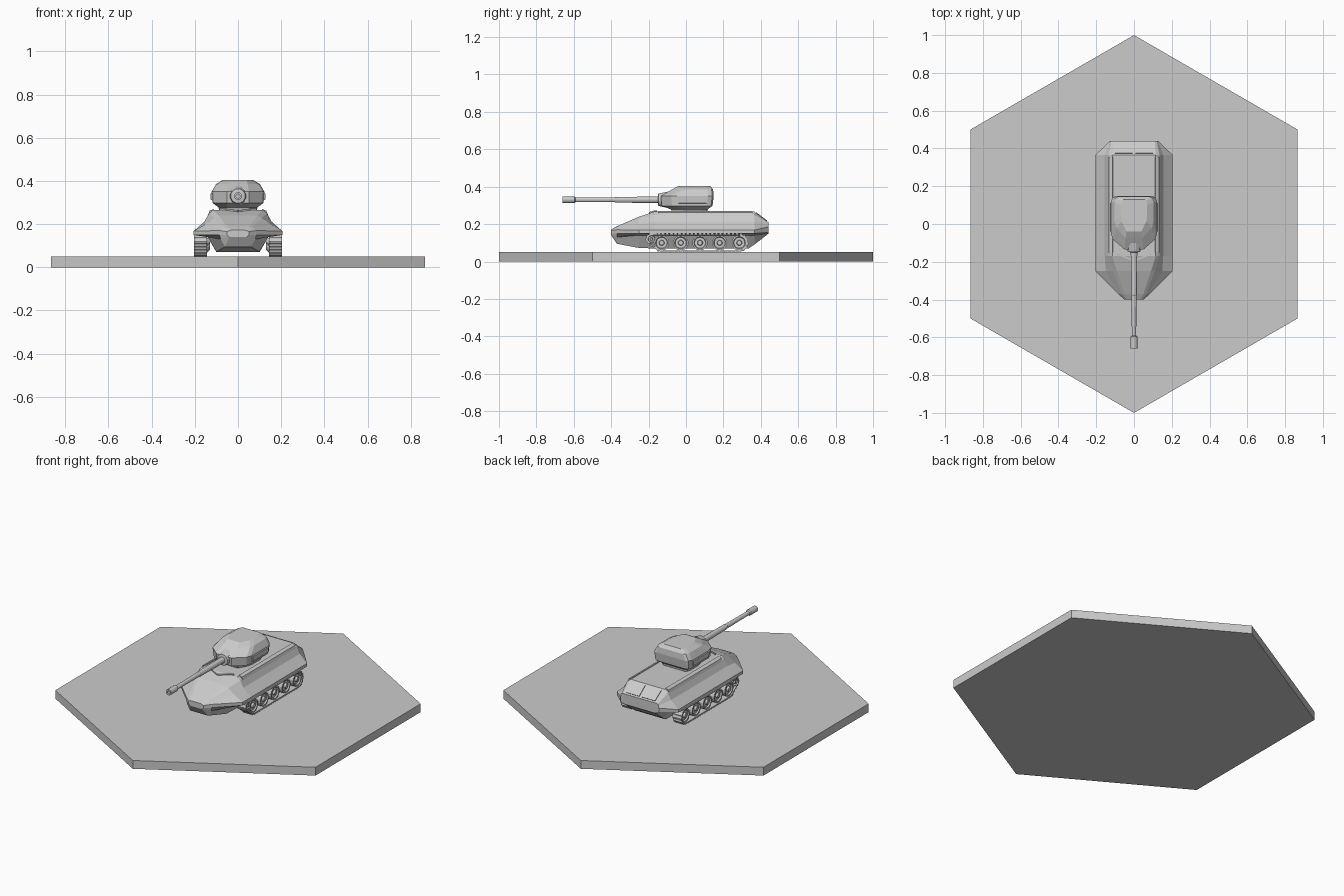
import bpy, bmesh, math
from mathutils import Vector

if "Cube" in bpy.data.objects:
    bpy.data.objects.remove(bpy.data.objects["Cube"])

grey = bpy.data.materials.new("plain_grey")
grey.diffuse_color = (0.6, 0.6, 0.6, 1)
grey.use_nodes = True
grey.node_tree.nodes["Principled BSDF"].inputs["Base Color"].default_value = grey.diffuse_color


def finish(name, bm):
    bmesh.ops.remove_doubles(bm, verts=bm.verts, dist=1e-5)
    bmesh.ops.recalc_face_normals(bm, faces=bm.faces)
    me = bpy.data.meshes.new(name)
    bm.to_mesh(me)
    bm.free()
    me.materials.append(grey)
    ob = bpy.data.objects.new(name, me)
    bpy.context.collection.objects.link(ob)
    return ob


def loft(name, rings, closed=False):
    """Skin a list of equal-length rings; cap the ends unless closed."""
    bm = bmesh.new()
    vs = [[bm.verts.new(p) for p in r] for r in rings]
    n, m = len(vs[0]), len(vs)
    for a in range(m if closed else m - 1):
        A, B = vs[a], vs[(a + 1) % m]
        for i in range(n):
            j = (i + 1) % n
            bm.faces.new((A[i], A[j], B[j], B[i]))
    if not closed:
        bm.faces.new(vs[0])
        bm.faces.new(vs[-1])
    return finish(name, bm)


def lathe(name, profile, centre, axis, sides):
    """Revolve (position, radius) pairs about the x or y axis."""
    rings = []
    for t, r in profile:
        ring = []
        for i in range(sides):
            a = 2 * math.pi * (i + 0.5) / sides
            u, w = r * math.cos(a), r * math.sin(a)
            off = Vector((t, u, w)) if axis == "x" else Vector((u, t, w))
            ring.append(Vector(centre) + off)
        rings.append(ring)
    return loft(name, rings)


def plate(name, corners, thick):
    """Thin slab standing out of a flat outline, both ways."""
    c = [Vector(p) for p in corners]
    n = (c[1] - c[0]).cross(c[2] - c[0]).normalized() * thick
    return loft(name, [[p - n for p in c], [p + n for p in c]])


# Hexagonal base tile
hexagon = [(math.sin(i * math.pi / 3), math.cos(i * math.pi / 3)) for i in range(6)]
loft("base_tile", [[(x, y, z) for x, y in hexagon] for z in (0, 0.05)])

# Hull: half sections (keel, inner, lower edge, upper edge, step, step, deck)
main = [(.14, .14), (.205, .15), (.205, .168), (.155, .212), (.135, .25), (.115, .266)]
stations = [
    (-.40, [(.04, .14), (.045, .145), (.05, .15), (.05, .165), (.045, .168), (.04, .17), (.03, .172)]),
    (-.37, [(.06, .095), (.08, .13), (.085, .15), (.085, .17), (.075, .178), (.065, .185), (.05, .188)]),
    (-.25, [(.10, .072), (.14, .14), (.205, .15), (.205, .168), (.15, .2), (.11, .228), (.09, .24)]),
    (-.17, [(.10, .07)] + main),
    (.335, [(.10, .07)] + main),
    (.365, [(.10, .09)] + main),
    (.44, [(.10, .148), (.11, .15), (.127, .155), (.127, .185), (.125, .2), (.12, .207), (.11, .21)]),
]
loft("hull", [[(x, y, z) for x, z in h] + [(-x, y, z) for x, z in reversed(h)]
              for y, h in stations])

# Turret: rings of (z, half width, front y, back y, front half width)
rings = []
for z, w, yf, yb, nw in [(.25, .085, -.07, .11, .05), (.278, .09, -.08, .115, .05),
                         (.298, .118, -.13, .142, .05), (.35, .122, -.135, .148, .05),
                         (.385, .102, -.075, .145, .045), (.404, .07, -.04, .13, .04)]:
    half = [(nw, yf), (w * .93, yf + .055), (w, yf + .085), (w, yb - .03),
            (w * .93, yb - .008), (w * .8, yb)]
    rings.append([(x, y, z) for x, y in half] + [(-x, y, z) for x, y in reversed(half)])
loft("turret", rings)

# Gun with mantlet and hollow muzzle
lathe("gun_barrel", [(-.61, .009), (-.66, .009), (-.66, .018), (-.595, .018), (-.59, .012),
                     (-.38, .0135), (-.375, .0155), (-.15, .018), (-.148, .034), (-.10, .045)],
      (0, 0, .33), "y", 12)


def track_path():
    """Outline round rear wheel, idler and front wheel, evenly resampled."""
    pts = []
    for cy, cz, r, a0, a1 in [(.285, .1, .046, -90, 90), (-.185, .12, .028, 90, 215),
                              (-.13, .1, .046, 215, 270)]:
        for k in range(11):
            a = math.radians(a0 + (a1 - a0) * k / 10)
            pts.append(Vector((cy + r * math.cos(a), cz + r * math.sin(a))))
    pts.append(pts[0])
    total = sum((b - a).length for a, b in zip(pts, pts[1:]))
    count, out, run, seg = 216, [], 0.0, 0
    for i in range(count):
        d = total * i / count
        while d > run + (pts[seg + 1] - pts[seg]).length:
            run += (pts[seg + 1] - pts[seg]).length
            seg += 1
        a, b = pts[seg], pts[seg + 1]
        t = (b - a).normalized()
        out.append((a + t * (d - run), Vector((t.y, -t.x))))
    return out


path = track_path()
for s, side in ((1, "right"), (-1, "left")):
    # Track band with raised links
    band = []
    for i, (p, n) in enumerate(path):
        o = p + n * (.004 if i % 4 < 2 else .0005)
        q = p - n * .005
        band.append([(s * .143, o.x, o.y), (s * .203, o.x, o.y),
                     (s * .203, q.x, q.y), (s * .143, q.x, q.y)])
    loft(side + "_track", band, closed=True)

    # Road wheels and front idler
    for k, (y, z, f) in enumerate([(-.13, .1, 1), (-.028, .1, 1), (.075, .1, 1),
                                   (.18, .1, 1), (.285, .1, 1), (-.185, .12, .56)]):
        prof = [(.13, .02), (.15, .041), (.196, .041), (.196, .033), (.188, .029),
                (.188, .015), (.2, .012), (.2, .004)]
        lathe(f"{side}_wheel_{k + 1}", [(s * x, r * f) for x, r in prof], (0, y, z), "x", 16)

    # Rear panels on the sloping tail
    plate(side + "_rear_panel", [(s * .008, .374, .2594), (s * .1, .374, .2594),
                                 (s * .097, .432, .216), (s * .008, .432, .216)], .004)
    # Splash guard on the sloping front
    plate(side + "_splash_guard", [(s * 0, -.195, .25), (s * .085, -.16, .262),
                                   (s * .085, -.16, .274), (s * 0, -.195, .264)], .004)
    # Armour strip along the deck edge
    loft(side + "_deck_rail", [[(s * x, y, z) for x, z in
                                ((.108, .255), (.138, .245), (.132, .262), (.113, .27))]
                               for y in (-.15, .355)])
    # Turret side plate
    loft(side + "_turret_plate", [[(s * x, y, z) for x, z in
                                   ((.11, .308), (.126, .312), (.128, .342), (.11, .346))]
                                  for y in (-.04, .11)])
